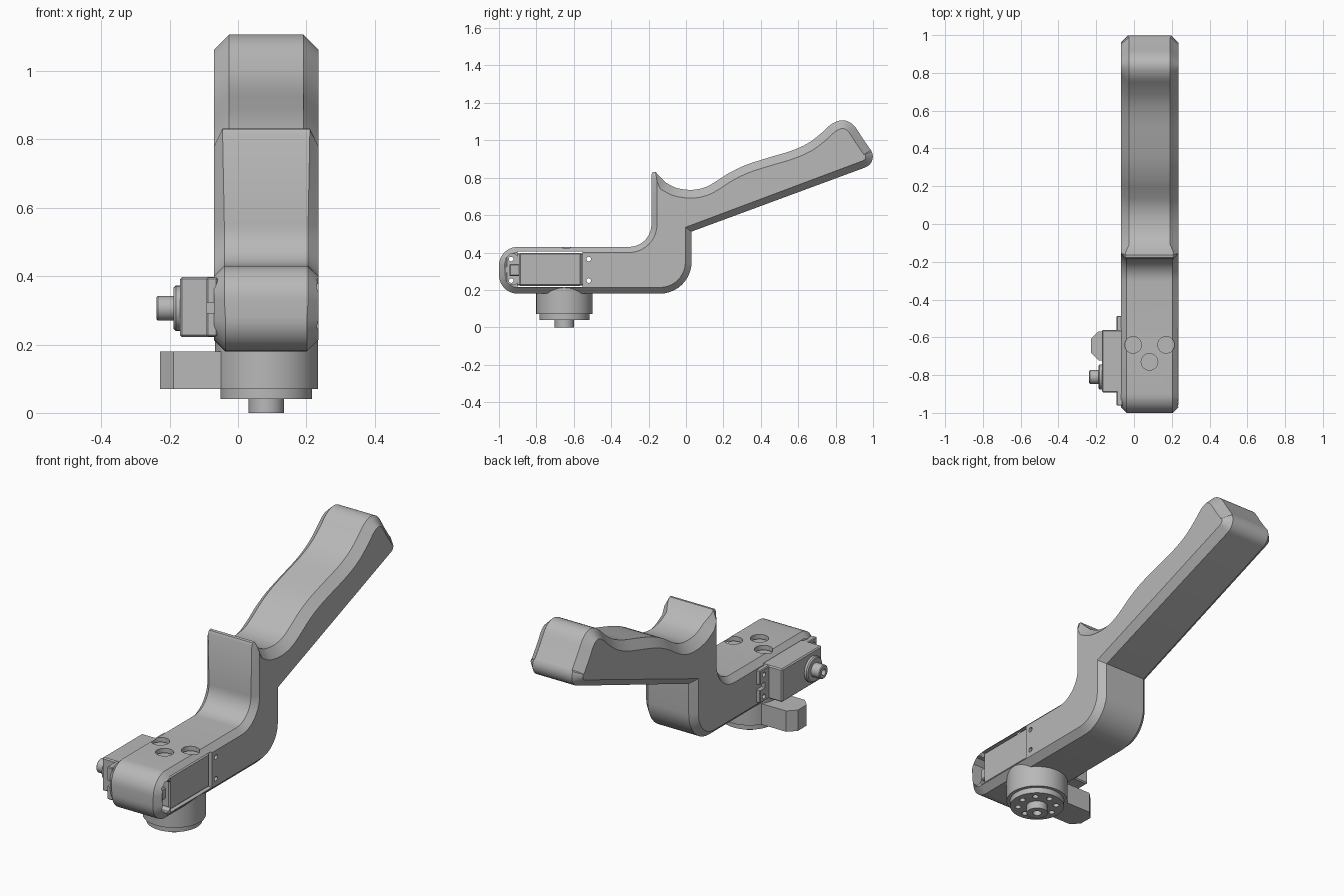
import bpy, bmesh, math
from mathutils import Vector, Matrix

if "Cube" in bpy.data.objects:
    bpy.data.objects.remove(bpy.data.objects["Cube"], do_unlink=True)

grey = bpy.data.materials.new("plain_grey")
grey.use_nodes = True
colour = (0.48, 0.48, 0.48, 1)
grey.diffuse_color = colour
grey.node_tree.nodes["Principled BSDF"].inputs["Base Color"].default_value = colour
parts = []


def finish(bm, name):
    bmesh.ops.recalc_face_normals(bm, faces=bm.faces)
    mesh = bpy.data.meshes.new(name)
    bm.to_mesh(mesh)
    bm.free()
    mesh.materials.append(grey)
    ob = bpy.data.objects.new(name, mesh)
    bpy.context.collection.objects.link(ob)
    parts.append(ob)
    return ob


def box(name, xs, ys, zs, bevel=0, axis=None):
    """Box between limits; bevels all edges, or only those along one axis."""
    bm = bmesh.new()
    bmesh.ops.create_cube(bm, size=1)
    for v in bm.verts:
        v.co = [lim[int(c > 0)] for lim, c in zip((xs, ys, zs), v.co)]
    if bevel:
        edges = [e for e in bm.edges if axis is None or
                 abs((e.verts[0].co - e.verts[1].co).normalized()[axis]) > 0.9]
        bmesh.ops.bevel(bm, geom=edges, offset=bevel, segments=1, affect='EDGES')
    return finish(bm, name)


def cyl(name, axis, a, b, start, end, r, sides=48, bevel=0):
    """Cylinder along 'X' (a=y, b=z) or 'Z' (a=x, b=y)."""
    bm = bmesh.new()
    bmesh.ops.create_cone(bm, cap_ends=True, segments=sides, radius1=r,
                          radius2=r, depth=end - start)
    if bevel:
        rims = [e for e in bm.edges if abs(e.verts[0].co.z - e.verts[1].co.z) < 1e-5]
        bmesh.ops.bevel(bm, geom=rims, offset=bevel, segments=1, affect='EDGES')
    mid = (start + end) / 2
    if axis == 'X':
        m = Matrix.Translation((mid, a, b)) @ Matrix.Rotation(math.pi / 2, 4, 'Y')
    else:
        m = Matrix.Translation((a, b, mid))
    bm.transform(m)
    return finish(bm, name)


def cut(target, cutters):
    bpy.context.view_layer.objects.active = target
    for c in cutters:
        c.hide_render = True
        mod = target.modifiers.new("cut", 'BOOLEAN')
        mod.operation, mod.solver, mod.object = 'DIFFERENCE', 'EXACT', c
        bpy.ops.object.modifier_apply(modifier=mod.name)
        parts.remove(c)
        bpy.data.objects.remove(c, do_unlink=True)


def arc(cy, cz, r, a0, a1, n=10):
    angles = [math.radians(a0 + (a1 - a0) * i / n) for i in range(n + 1)]
    return [(cy + r * math.cos(a), cz + r * math.sin(a)) for a in angles]


def spline(pts, n=4):
    p = [Vector(q) for q in pts]
    p = [2 * p[0] - p[1]] + p + [2 * p[-1] - p[-2]]
    out = []
    for a, b, c, d in zip(p, p[1:], p[2:], p[3:]):
        for i in range(n):
            t = i / n
            out.append(tuple(0.5 * (2 * b + (c - a) * t + (2 * a - 5 * b + 4 * c - d) * t * t
                                    + (3 * b - a - 3 * c + d) * t ** 3)))
    return out + [tuple(pts[-1])]


# Side outline, running clockwise: nose, front wall, hook, grip, underside
front = arc(-0.9, 0.33, 0.1, 180, 90) + arc(-0.305, 0.55, 0.12, -90, 0)
hook = [(-0.185, 0.815), (-0.178, 0.83), (-0.163, 0.832), (-0.15, 0.815)]
grip = spline([(-0.11, 0.775), (-0.05, 0.745), (0.03, 0.735), (0.1, 0.748), (0.16, 0.78),
               (0.23, 0.825), (0.32, 0.868), (0.44, 0.907), (0.56, 0.943), (0.65, 0.983),
               (0.72, 1.035), (0.78, 1.088), (0.84, 1.107), (0.895, 1.082), (0.945, 1.01),
               (0.988, 0.948)])
end = arc(0.937, 0.913, 0.062, 28, -69, 8)
under = [(0.03, 0.512)] + arc(-0.14, 0.35, 0.17, 0, -90) + arc(-0.9, 0.28, 0.1, -90, -180)
outline, inset = [], []
for pts, d in ((front, 0.03), (hook, 0.025), (grip, 0.044), (end, 0.038), (under, 0.033)):
    outline += [Vector(p) for p in pts]
    inset += [d] * len(pts)


def inner_point(i):
    p, q = outline[i], outline[(i + 1) % len(outline)]
    o = outline[i - 1]
    if p.y > 0.8 and p.x < -0.14:
        return Vector((-0.155, 0.78))
    n1, n2 = [Vector((e.y, -e.x)).normalized() for e in (p - o, q - p)]
    m = (n1 + n2).normalized()
    return p + m * inset[i] / max(m.dot(n1), 0.5)


# Handle body: extruded outline with chamfered rims
X0, X1 = -0.07, 0.235
bm = bmesh.new()
rings = [[], [], [], []]
for i, p in enumerate(outline):
    q, d = inner_point(i), inset[i]
    for ring, x, s in zip(rings, (X0, X0 + d, X1 - d, X1), (q, p, p, q)):
        ring.append(bm.verts.new((x, s.x, s.y)))
count = len(outline)
for ra, rb in zip(rings, rings[1:]):
    for i in range(count):
        j = (i + 1) % count
        bm.faces.new((ra[i], ra[j], rb[j], rb[i]))
bm.faces.new(rings[0])
bm.faces.new(rings[3])
bmesh.ops.remove_doubles(bm, verts=bm.verts, dist=1e-4)
body = finish(bm, "handle_body")

# Pocket, nose notch, bolt recesses and screw holes
screw_z = (0.25, 0.365)
cutters = [box("pocket", (-0.2, 0.3), (-0.9, -0.553), (0.217, 0.405)),
           box("notch", (-0.062, 0.3), (-0.966, -0.89), (0.228, 0.392), 0.025, 0)]
cutters += [cyl("recess", 'Z', x, y, 0.385, 0.5, 0.044, 32)
            for x, y in ((-0.005, -0.64), (0.17, -0.64), (0.082, -0.73))]
cutters += [cyl("screw_hole", 'X', y, z, -0.2, 0.3, 0.0125, 16)
            for y in (-0.935, -0.52) for z in screw_z]
cut(body, cutters)

# Motor set through the body, with its mounting flange
box("motor_case", (-0.17, 0.225), (-0.892, -0.56), (0.222, 0.397), 0.006)
flange = box("motor_flange", (-0.092, -0.06), (-0.962, -0.487), (0.224, 0.396), 0.004)
cutters = [cyl("flange_hole", 'X', y, z, -0.2, 0.1, 0.0125, 16)
           for y in (-0.935, -0.52) for z in screw_z]
cutters += [box("flange_slot", (-0.2, 0.0), ys, (0.292, 0.322))
            for ys in ((-1, -0.92), (-0.53, -0.4))]
cut(flange, cutters)
box("cable_guide", (-0.05, 0.2), (-0.945, -0.88), (0.275, 0.338), 0.006)
cyl("motor_boss", 'X', -0.81, 0.306, -0.188, -0.16, 0.066, 40, 0.006)
shaft = cyl("motor_shaft", 'X', -0.81, 0.306, -0.238, -0.18, 0.036, 32, 0.004)
cut(shaft, [cyl("shaft_hole", 'X', -0.81, 0.306, -0.3, -0.2, 0.017, 20)])

# Turning base under the body, with side arm, horn disc and spindle
CX, CY = 0.083, -0.65
cyl("base_drum", 'Z', CX, CY, 0.07, 0.214, 0.151, 64)
box("base_arm", (-0.228, CX), (-0.722, -0.568), (0.07, 0.18), 0.04, 2)
disc = cyl("horn_disc", 'Z', CX, CY, 0.04, 0.075, 0.134, 64)
cut(disc, [cyl("horn_hole", 'Z', CX + 0.095 * math.cos(k * math.pi / 4),
               CY + 0.095 * math.sin(k * math.pi / 4), 0, 0.065, 0.015, 16)
           for k in range(8)])
spindle = cyl("spindle", 'Z', CX, CY, 0, 0.05, 0.052, 40)
cut(spindle, [cyl("spindle_hole", 'Z', CX, CY, -0.1, 0.03, 0.022, 24)])

# Smooth curves, keeping the chamfers crisp
bpy.ops.object.select_all(action='DESELECT')
for ob in parts:
    ob.select_set(True)
bpy.context.view_layer.objects.active = body
bpy.ops.object.shade_smooth_by_angle(angle=math.radians(28))
